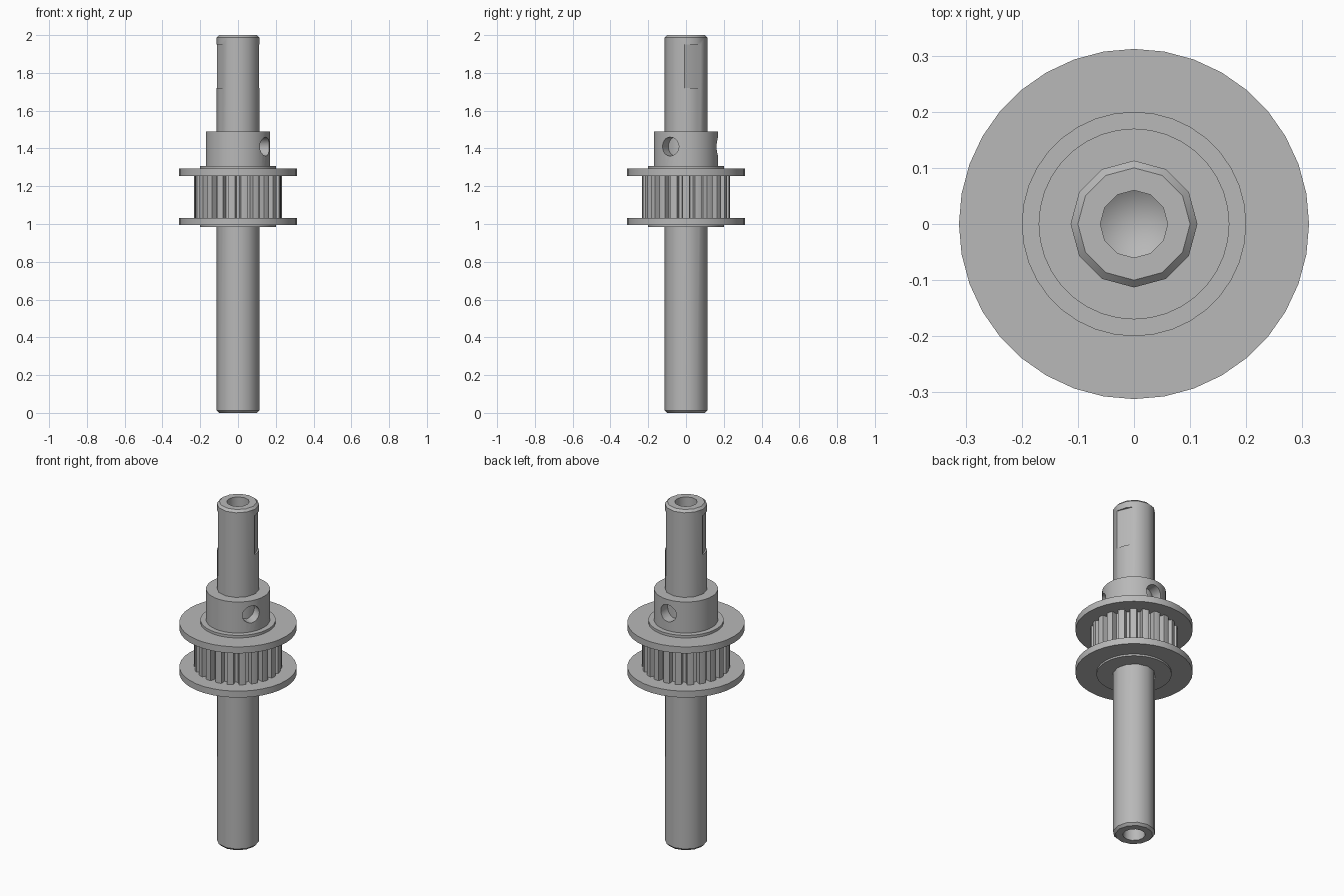
import bpy, bmesh, math
from mathutils import Matrix, Vector

default = bpy.data.objects.get("Cube")
if default:
    bpy.data.objects.remove(default, do_unlink=True)

steel = bpy.data.materials.new("steel grey")
steel.use_nodes = True
COLOUR = (0.48, 0.48, 0.48, 1)
steel.diffuse_color = COLOUR
steel.node_tree.nodes["Principled BSDF"].inputs["Base Color"].default_value = COLOUR


def finish(name, bm):
    bmesh.ops.recalc_face_normals(bm, faces=bm.faces)
    mesh = bpy.data.meshes.new(name)
    bm.to_mesh(mesh)
    bm.free()
    mesh.materials.append(steel)
    ob = bpy.data.objects.new(name, mesh)
    bpy.context.collection.objects.link(ob)
    return ob


def lathe(name, profile, sides):
    """Spin (radius, z) points round z; a zero radius closes to a point."""
    bm = bmesh.new()
    rings = []
    for r, z in profile:
        if r == 0:
            rings.append([bm.verts.new((0, 0, z))] * sides)
        else:
            angles = [math.tau * i / sides for i in range(sides)]
            rings.append([bm.verts.new((r * math.cos(a), r * math.sin(a), z)) for a in angles])
    for low, high in zip(rings, rings[1:]):
        for i in range(sides):
            j = (i + 1) % sides
            corners = dict.fromkeys([low[i], low[j], high[j], high[i]])
            bm.faces.new(list(corners))
    return finish(name, bm)


def disc(name, radius, bottom, top, sides=36):
    return lathe(name, [(0, bottom), (radius, bottom), (radius, top), (0, top)], sides)


def activate(ob):
    bpy.ops.object.select_all(action='DESELECT')
    ob.select_set(True)
    bpy.context.view_layer.objects.active = ob


def cut(ob, cutter):
    cutter.hide_render = True
    mod = ob.modifiers.new("cut", 'BOOLEAN')
    mod.operation = 'DIFFERENCE'
    mod.solver = 'EXACT'
    mod.object = cutter
    activate(ob)
    bpy.ops.object.modifier_apply(modifier=mod.name)
    bpy.data.objects.remove(cutter, do_unlink=True)


# Shaft with chamfered ends and a drilled hole in each end
R, CH, BORE = 0.113, 0.013, 0.06
half = [(0, 0.24), (BORE, 0.2), (BORE, 0), (R - CH, 0), (R, CH)]
shaft = lathe("shaft", half + [(r, 2 - z) for r, z in reversed(half)], 12)

# Pair of opposite wrench flats near the top
for angle in (22, 202):
    bm = bmesh.new()
    place = (Matrix.Rotation(math.radians(angle), 4, 'Z')
             @ Matrix.Translation((0.2, 0, 1.835))
             @ Matrix.Diagonal((0.2, 0.4, 0.23, 1)))
    bmesh.ops.create_cube(bm, size=1, matrix=place)
    cut(shaft, finish("flat_cutter", bm))

# Hub with two set screw holes
hub = disc("hub", 0.17, 1.28, 1.49)
for angle in (-30, 90):
    bm = bmesh.new()
    a = math.radians(angle)
    place = (Matrix.Translation((0.18 * math.cos(a), 0.18 * math.sin(a), 1.41))
             @ Matrix.Rotation(a, 4, 'Z') @ Matrix.Rotation(math.pi / 2, 4, 'Y'))
    bmesh.ops.create_cone(bm, cap_ends=True, segments=20, radius1=0.05,
                          radius2=0.05, depth=0.16, matrix=place)
    cut(hub, finish("screw_hole_cutter", bm))

# Flanges and their raised lips
parts = [shaft, hub,
         disc("upper_flange", 0.312, 1.255, 1.293),
         disc("lower_flange", 0.312, 0.995, 1.033),
         disc("upper_lip", 0.2, 1.28, 1.308),
         disc("lower_lip", 0.2, 0.985, 1.01)]

# Toothed belt wheel between the flanges
TEETH, OUTER, ROOT = 22, 0.232, 0.2
bm = bmesh.new()
outline = []
for i in range(TEETH):
    for step, r in ((-0.27, OUTER), (0, OUTER + 0.002), (0.27, OUTER), (0.36, ROOT), (0.64, ROOT)):
        a = math.tau * (i + step) / TEETH
        outline.append(bm.verts.new((r * math.cos(a), r * math.sin(a), 1.02)))
base = bm.faces.new(outline)
top = bmesh.ops.extrude_face_region(bm, geom=[base])["geom"]
bmesh.ops.translate(bm, vec=Vector((0, 0, 0.25)),
                    verts=[v for v in top if isinstance(v, bmesh.types.BMVert)])
parts.append(finish("toothed_wheel", bm))

for ob in parts:
    activate(ob)
    bpy.ops.object.shade_smooth_by_angle(angle=math.radians(35))
